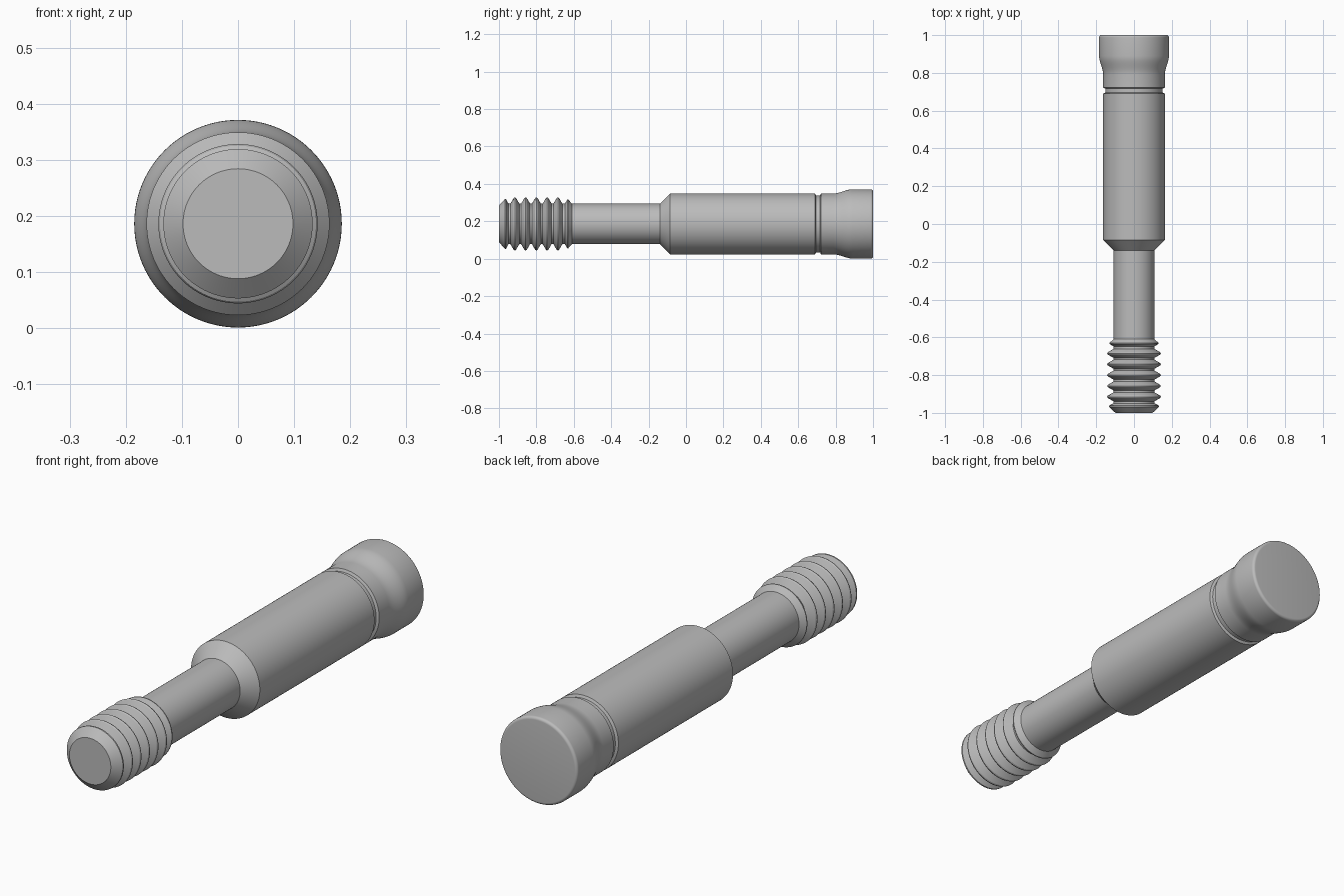
import bpy, bmesh, math

SEGMENTS = 96
AXIS_Z = 0.186

cube = bpy.data.objects.get("Cube")
if cube:
    bpy.data.objects.remove(cube, do_unlink=True)

# Single steel colour
steel = bpy.data.materials.new("steel_grey")
steel.use_nodes = True
colour = (0.5, 0.5, 0.5, 1)
steel.diffuse_color = colour
steel.node_tree.nodes["Principled BSDF"].inputs["Base Color"].default_value = colour


def lathe(name, profile):
    """Revolve (y, radius) points around the long axis; radius 0 closes an end."""
    bm = bmesh.new()
    verts = [bm.verts.new((r, y, 0)) for y, r in profile]
    edges = [bm.edges.new(pair) for pair in zip(verts, verts[1:])]
    bmesh.ops.spin(bm, geom=verts + edges, cent=(0, 0, 0), axis=(0, 1, 0),
                   angle=math.tau, steps=SEGMENTS, use_merge=True)
    bmesh.ops.remove_doubles(bm, verts=bm.verts, dist=1e-5)
    bmesh.ops.recalc_face_normals(bm, faces=bm.faces)
    # Make the open shells face away from the axis
    if sum(f.normal.x * f.calc_center_median().x for f in bm.faces) < 0:
        bmesh.ops.reverse_faces(bm, faces=bm.faces)
    mesh = bpy.data.meshes.new(name)
    bm.to_mesh(mesh)
    bm.free()
    mesh.materials.append(steel)
    obj = bpy.data.objects.new(name, mesh)
    obj.location.z = AXIS_Z
    bpy.context.collection.objects.link(obj)
    bpy.ops.object.select_all(action="DESELECT")
    obj.select_set(True)
    bpy.context.view_layer.objects.active = obj
    bpy.ops.object.shade_smooth_by_angle(angle=math.radians(25))
    return obj


NECK, BODY, HEAD = 0.108, 0.163, 0.185

# Threaded tip: chamfered end, five full ridges, one shallow run-out ridge
thread = [(-1, 0), (-1, 0.098), (-0.968, 0.133), (-0.962, 0.133), (-0.949, NECK)]
for i in range(5):
    y = -0.915 + i * 0.0575
    thread += [(y - 0.024, NECK), (y - 0.006, 0.139), (y, 0.142),
               (y + 0.006, 0.139), (y + 0.024, NECK)]
thread += [(-0.648, NECK), (-0.634, 0.131), (-0.63, 0.131), (-0.61, NECK)]
lathe("threaded_tip", thread)

# Slim neck
lathe("neck", [(-0.61, NECK), (-0.14, NECK)])

# Main body with conical shoulder
lathe("body", [(-0.14, NECK), (-0.085, BODY), (0.69, BODY)])

# Retaining groove
lathe("groove", [(0.69, BODY), (0.695, 0.152), (0.717, 0.152), (0.722, BODY)])

# Flared head: smooth S-shaped flare and a rounded rear rim
head = [(0.722, BODY), (0.79, BODY)]
for i in range(1, 11):
    t = i / 10
    head.append((0.79 + 0.1 * t, BODY + (HEAD - BODY) * t * t * (3 - 2 * t)))
for i in range(7):
    a = math.pi / 2 * i / 6
    head.append((0.988 + 0.012 * math.sin(a), HEAD - 0.012 + 0.012 * math.cos(a)))
head.append((1, 0))
lathe("flared_head", head)
